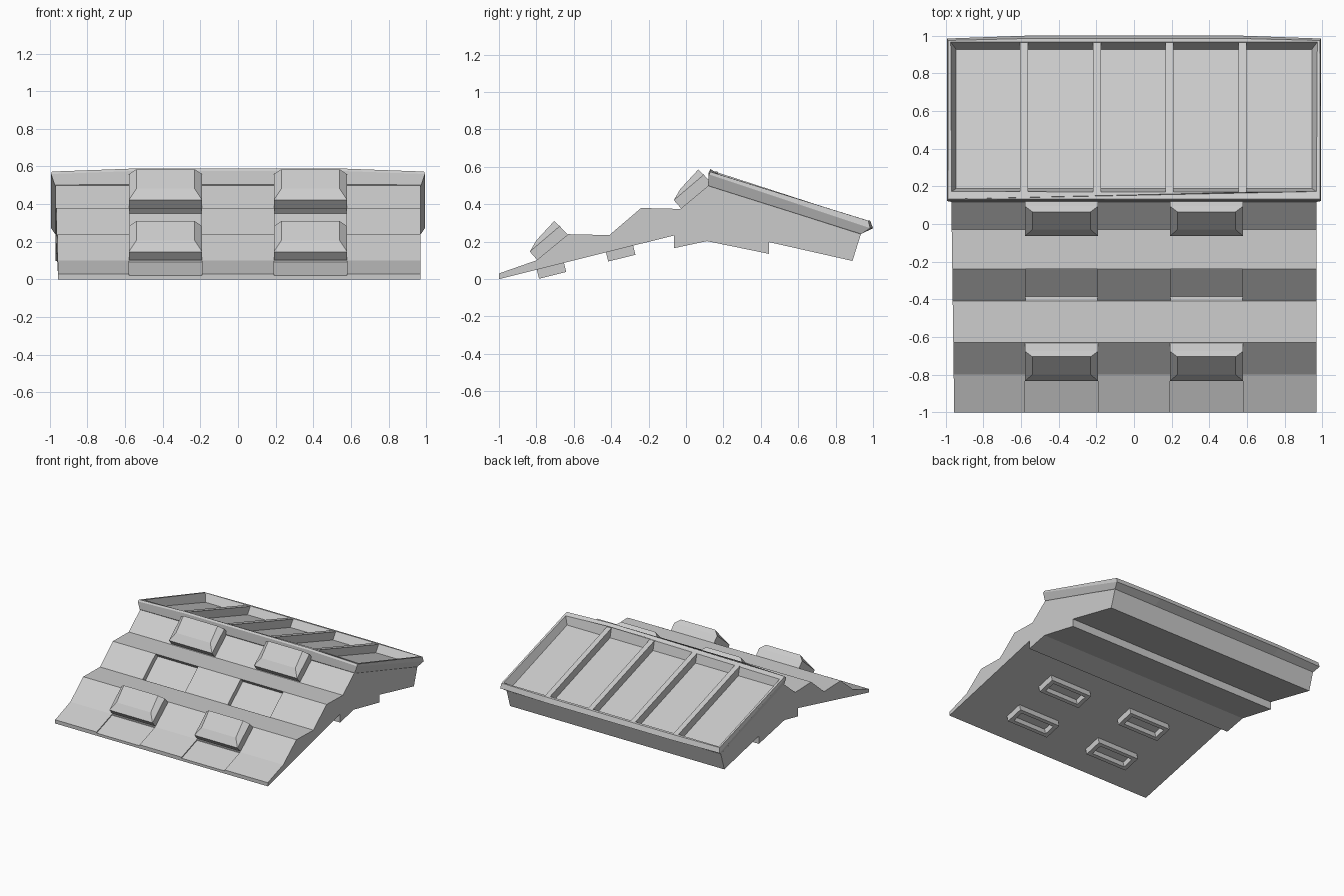
import bpy, bmesh

if "Cube" in bpy.data.objects:
    bpy.data.objects.remove(bpy.data.objects["Cube"])


def loft(name, rings, cap_start=True):
    """Skin a list of equal-length point rings and cap the ends."""
    bm = bmesh.new()
    vs = [[bm.verts.new(p) for p in r] for r in rings]
    n = len(rings[0])
    for a, b in zip(vs, vs[1:]):
        for i in range(n):
            j = (i + 1) % n
            bm.faces.new((a[i], a[j], b[j], b[i]))
    if cap_start:
        bm.faces.new(vs[0])
    bm.faces.new(vs[-1])
    bmesh.ops.recalc_face_normals(bm, faces=bm.faces)
    me = bpy.data.meshes.new(name)
    bm.to_mesh(me)
    bm.free()
    ob = bpy.data.objects.new(name, me)
    bpy.context.collection.objects.link(ob)
    return ob


def prism(name, profile, x0, x1):
    """Extrude a (y, z) profile along x."""
    return loft(name, [[(x, y, z) for y, z in profile] for x in (x0, x1)])


def boolean(ob, other, op):
    m = ob.modifiers.new("bool", "BOOLEAN")
    m.operation, m.solver, m.object = op, "EXACT", other
    bpy.context.view_layer.objects.active = ob
    bpy.ops.object.modifier_apply(modifier=m.name)
    bpy.data.objects.remove(other)


COLS = (-0.385, 0.385)      # centres of the two raised columns

# Stepped wedge body
body = prism("stepped_body", [
    (-1, 0), (-1, 0.03), (-0.8, 0.1), (-0.63, 0.24), (-0.41, 0.235),
    (-0.24, 0.38), (-0.03, 0.375), (0.12, 0.5), (0.935, 0.24), (0.89, 0.097),
    (0.443, 0.198), (0.443, 0.135), (0.112, 0.203), (-0.065, 0.165),
    (-0.065, 0.233)], -0.97, 0.97)
for v in body.data.vertices:            # slight taper at the front left
    if v.co.x < 0 and v.co.y < 0.1:
        v.co.x += 0.015 * (0.1 - v.co.y) / 1.1


# Flared tray rim, slightly bowed in the middle
def rim_ring(x, front, rear, drop=0.0, bow=0.0):
    (fy, fz), (ry, rz) = front, rear
    return [(-x, fy, fz - drop), (-0.58, fy, fz), (0.58, fy, fz), (x, fy, fz - drop),
            (x, ry - bow, rz), (0.58, ry, rz), (-0.58, ry, rz), (-x, ry - bow, rz)]


rim = loft("tray_rim", [
    rim_ring(0.95, (0.14, 0.47), (0.91, 0.225)),
    rim_ring(0.973, (0.118, 0.505), (0.94, 0.243), 0.003),
    rim_ring(0.993, (0.122, 0.575), (1.0, 0.272), 0.015, 0.015),
    rim_ring(0.988, (0.132, 0.588), (0.985, 0.312), 0.015, 0.01)])
boolean(body, rim, "UNION")


def tray_z(y, depth=0.0):
    return 0.588 - 0.324 * (y - 0.132) - depth


# Tray hollow with sloping walls
def hollow_ring(x, y0, y1, depth):
    return [(sx, y, tray_z(y, depth)) for sx, y in
            ((-x, y0), (x, y0), (x, y1), (-x, y1))]


boolean(body, loft("tray_cutter", [
    hollow_ring(0.945, 0.188, 0.928, 0.072),
    hollow_ring(0.985, 0.162, 0.982, -0.025)]), "DIFFERENCE")

# Riser notches and sunken front panels
for cx in COLS:
    boolean(body, prism("notch_cutter", [
        (-0.384, 0.204), (-0.214, 0.35), (-0.265, 0.41), (-0.435, 0.266)],
        cx - 0.192, cx + 0.192), "DIFFERENCE")
    boolean(body, prism("panel_cutter", [
        (-1.05, 0.004), (-0.8, 0.0915), (-0.8, 0.2), (-1.05, 0.1)],
        cx - 0.195, cx + 0.195), "DIFFERENCE")

# Tray dividers
for i, cx in enumerate((-0.585, -0.197, 0.188, 0.577)):
    prism(f"tray_divider_{i + 1}", [
        (0.175, tray_z(0.175, 0.074)), (0.168, tray_z(0.168, 0.006)),
        (0.968, tray_z(0.968, 0.006)), (0.93, tray_z(0.93, 0.074))],
        cx - 0.021, cx + 0.021)


# Chamfered blocks on the lower and upper risers
def block(name, cx, dy, dz):
    def ring(w, a, b):
        return [(cx + s * w, y + dy, z + dz) for s, (y, z) in
                ((-1, a), (1, a), (1, b), (-1, b))]
    loft(name, [ring(0.195, (-0.785, 0.09), (-0.63, 0.235)),
                ring(0.195, (-0.835, 0.147), (-0.675, 0.283)),
                ring(0.155, (-0.8, 0.207), (-0.705, 0.31))])


# Hollow pegs under the body
def peg(name, cx, cy):
    cz = 0.249 * (cy + 1)

    def ring(w, l, d):
        return [(cx + sx * w, cy + sy * l * 0.97 + d * 0.24, cz + sy * l * 0.24 - d * 0.97)
                for sx, sy in ((-1, -1), (1, -1), (1, 1), (-1, 1))]
    loft(name, [ring(0.19, 0.075, -0.005), ring(0.19, 0.075, 0.05),
                ring(0.155, 0.047, 0.05), ring(0.155, 0.047, 0.004)], False)


for side, cx in zip(("left", "right"), COLS):
    block(f"lower_block_{side}", cx, 0, 0)
    block(f"upper_block_{side}", cx, 0.77, 0.275)
    peg(f"front_peg_{side}", cx, -0.725)
    peg(f"rear_peg_{side}", cx, -0.355)
